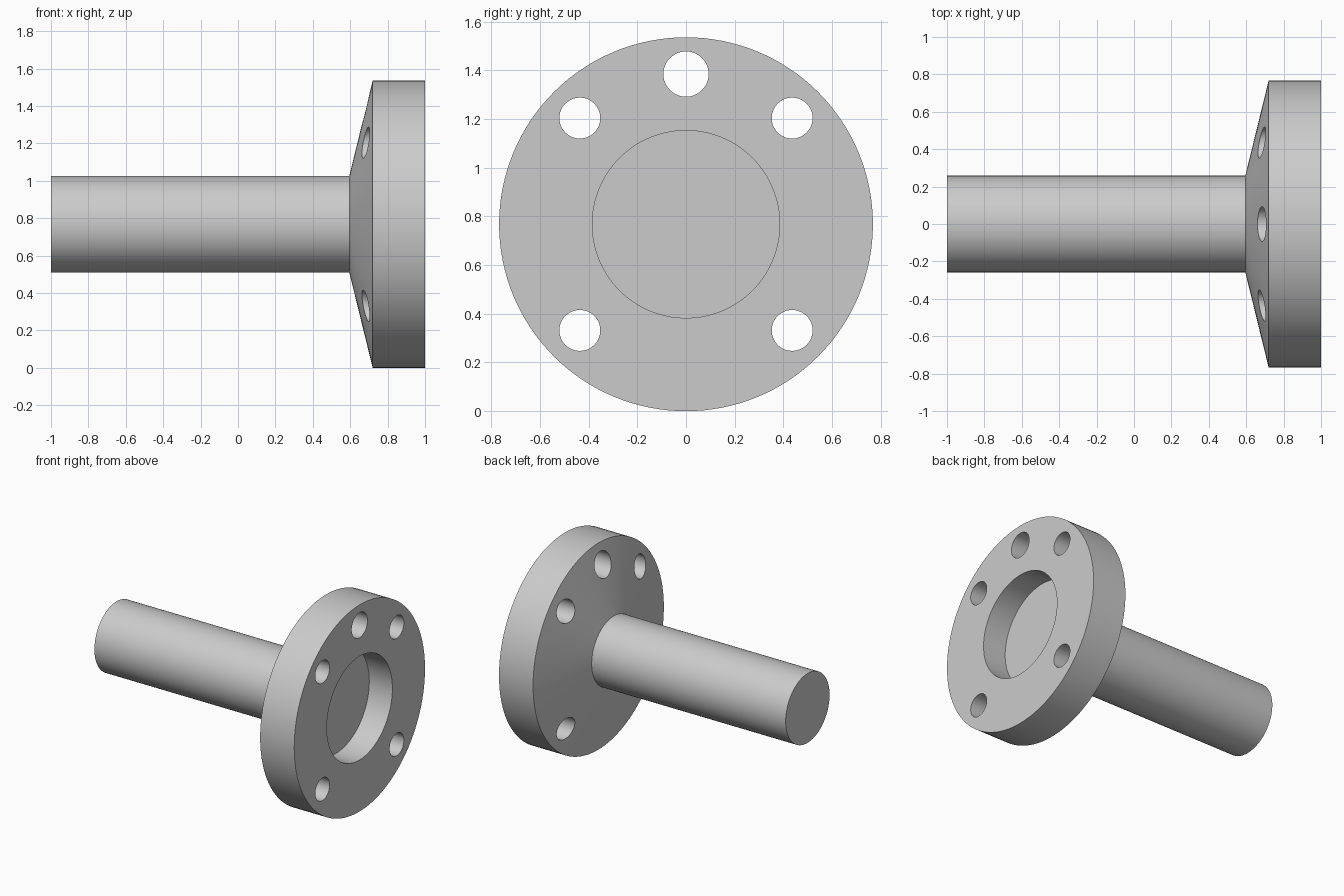
import bpy, bmesh
from math import radians, sin, cos, pi
from mathutils import Matrix, Vector

cube = bpy.data.objects.get("Cube")
if cube:
    bpy.data.objects.remove(cube, do_unlink=True)

RADIUS = 0.768          # flange radius, also the height of the axis
BOLT_CIRCLE = 0.617
SEGMENTS = 128

# Single grey metal
metal = bpy.data.materials.new("grey_metal")
metal.use_nodes = True
colour = (0.6, 0.6, 0.6, 1)
metal.diffuse_color = colour
metal.node_tree.nodes["Principled BSDF"].inputs["Base Color"].default_value = colour


def add_object(name, bm):
    bmesh.ops.recalc_face_normals(bm, faces=bm.faces)
    mesh = bpy.data.meshes.new(name)
    bm.to_mesh(mesh)
    bm.free()
    mesh.materials.append(metal)
    obj = bpy.data.objects.new(name, mesh)
    bpy.context.collection.objects.link(obj)
    return obj


# Shaft, cone, rim and recess turned from one profile of (x, radius)
profile = [(-1, 0), (-1, 0.258), (0.595, 0.258), (0.72, RADIUS),
           (1, RADIUS), (1, 0.385), (0.81, 0.385), (0.81, 0)]
bm = bmesh.new()
verts = [bm.verts.new((x, 0, r)) for x, r in profile]
edges = [bm.edges.new(pair) for pair in zip(verts, verts[1:])]
bmesh.ops.spin(bm, geom=verts + edges, cent=(0, 0, 0), axis=(1, 0, 0),
               angle=2 * pi, steps=SEGMENTS)
bmesh.ops.remove_doubles(bm, verts=bm.verts, dist=0.0001)
bmesh.ops.translate(bm, verts=bm.verts, vec=(0, 0, RADIUS))
shaft = add_object("flanged_shaft", bm)

# Bolt holes: a larger one at the top, four on the diagonals
bm = bmesh.new()
for angle, radius in [(0, 0.093), (45, 0.084), (135, 0.084), (225, 0.084), (315, 0.084)]:
    a = radians(angle)
    centre = Vector((0.8, BOLT_CIRCLE * sin(a), RADIUS + BOLT_CIRCLE * cos(a)))
    bmesh.ops.create_cone(bm, cap_ends=True, segments=48, radius1=radius, radius2=radius,
                          depth=0.6,
                          matrix=Matrix.Translation(centre) @ Matrix.Rotation(pi / 2, 4, 'Y'))
cutter = add_object("bolt_hole_cutter", bm)
cutter.hide_render = True

bpy.ops.object.select_all(action='DESELECT')
shaft.select_set(True)
bpy.context.view_layer.objects.active = shaft
cut = shaft.modifiers.new("bolt_holes", 'BOOLEAN')
cut.operation = 'DIFFERENCE'
cut.solver = 'EXACT'
cut.object = cutter
bpy.ops.object.modifier_apply(modifier=cut.name)
bpy.data.objects.remove(cutter, do_unlink=True)

bpy.ops.object.shade_smooth_by_angle(angle=radians(30))
